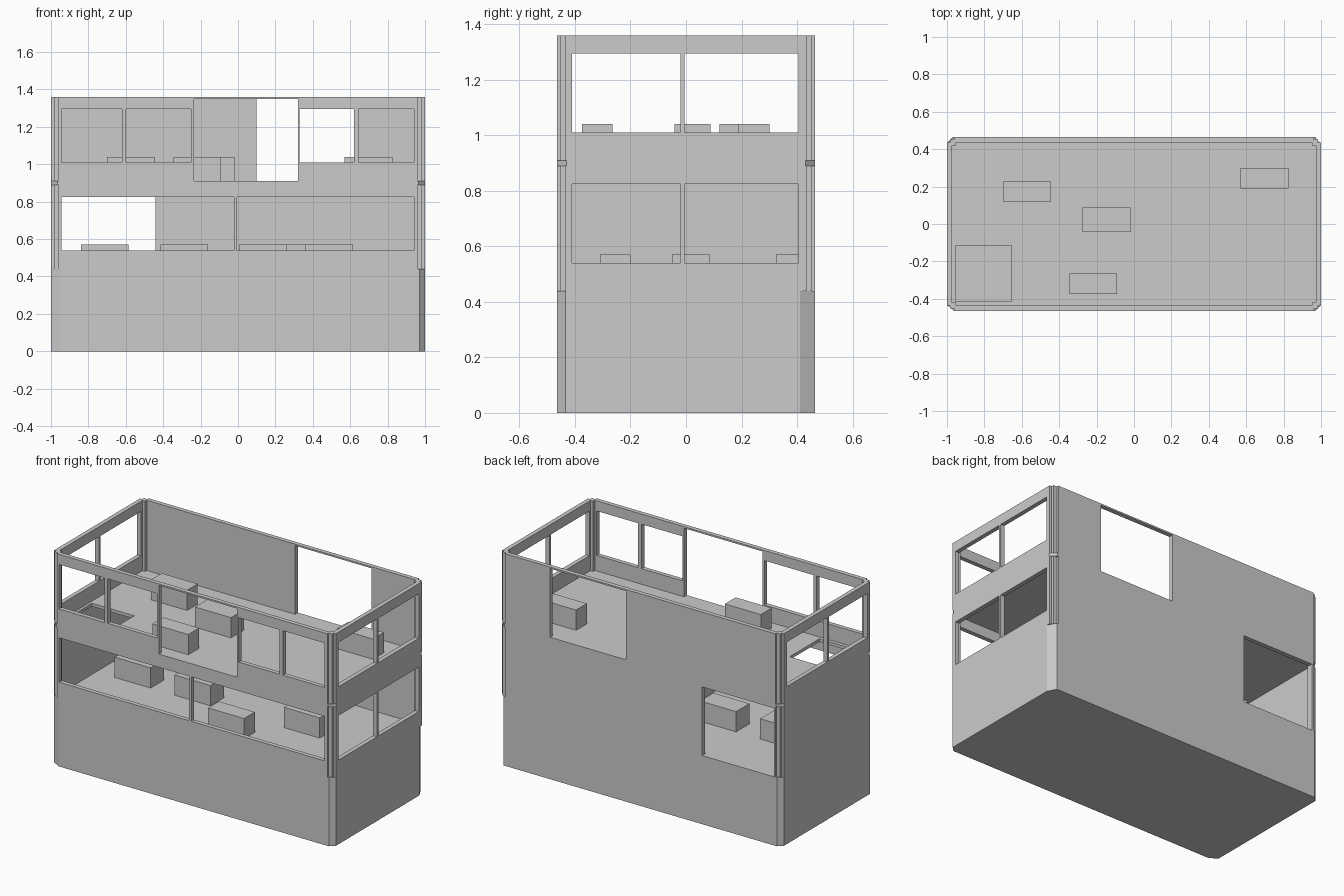
import bpy, bmesh
from mathutils import Vector

if "Cube" in bpy.data.objects:
    bpy.data.objects.remove(bpy.data.objects["Cube"], do_unlink=True)

grey = bpy.data.materials.new("plain_grey")
grey.use_nodes = True
grey.diffuse_color = (0.6, 0.6, 0.6, 1)
grey.node_tree.nodes["Principled BSDF"].inputs["Base Color"].default_value = (0.6, 0.6, 0.6, 1)


def finish(name, bm):
    bmesh.ops.dissolve_limit(bm, angle_limit=0.01, verts=bm.verts[:], edges=bm.edges[:])
    bmesh.ops.recalc_face_normals(bm, faces=bm.faces[:])
    mesh = bpy.data.meshes.new(name)
    bm.to_mesh(mesh)
    bm.free()
    mesh.materials.append(grey)
    obj = bpy.data.objects.new(name, mesh)
    bpy.context.scene.collection.objects.link(obj)
    return obj


def extrude(bm, depth):
    out = bmesh.ops.extrude_face_region(bm, geom=bm.faces[:])
    verts = [g for g in out["geom"] if isinstance(g, bmesh.types.BMVert)]
    bmesh.ops.translate(bm, vec=Vector(depth), verts=verts)


def panel(name, u, v, holes, place, depth, corner=0):
    """Flat panel with rectangular holes (u0, u1, v0, v1), given a thickness."""
    us = sorted({*u, *(e for h in holes for e in h[:2])})
    vs = sorted({*v, *(e for h in holes for e in h[2:])})
    bm = bmesh.new()
    grid = {(a, b): bm.verts.new(place(a, b)) for a in us for b in vs}
    for a, b in zip(us, us[1:]):
        for c, d in zip(vs, vs[1:]):
            mu, mv = (a + b) / 2, (c + d) / 2
            if not any(h[0] < mu < h[1] and h[2] < mv < h[3] for h in holes):
                bm.faces.new([grid[a, c], grid[b, c], grid[b, d], grid[a, d]])
    bmesh.ops.delete(bm, geom=[p for p in bm.verts if not p.link_faces], context="VERTS")
    extrude(bm, depth)
    if corner:
        edges = [e for e in bm.edges if all(
            abs(p.co.x) > W - 0.001 and abs(p.co.y) > D - 0.001 for p in e.verts)]
        bmesh.ops.bevel(bm, geom=edges, offset=corner, segments=1, affect="EDGES")
    return finish(name, bm)


def box(name, x0, x1, y0, y1, z0, z1):
    return panel(name, (x0, x1), (y0, y1), [], lambda a, b: (a, b, z0), (0, 0, z1 - z0))


W, D = 1.0, 0.465            # half width and half depth
LOW, CEIL, UP, TOP = 0.44, 0.89, 0.91, 1.36
THICK = 0.028

# Solid base with cut corners, two of them wider
outline = [(-W + .055, -D), (W - .03, -D), (W, -D + .03), (W, D - .055),
           (W - .03, D), (-W + .03, D), (-W, D - .03), (-W, -D + .03)]
bm = bmesh.new()
bm.faces.new([bm.verts.new((x, y, 0)) for x, y in outline])
extrude(bm, (0, 0, LOW))
finish("base", bm)

# Upper floor with stair opening
panel("upper_floor", (-W, W), (-D, D), [(-.955, -.655, -.415, -.115)],
      lambda a, b: (a, b, CEIL), (0, 0, UP - CEIL), corner=0.035)


# Walls
def long_wall(name, side, z0, z1, holes):
    panel(name, (-.96, .96), (z0, z1), holes,
          lambda a, b: (a, side * D, b), (0, -side * THICK, 0))


def side_wall(name, side, z0, z1, holes):
    panel(name, (-.435, .435), (z0, z1), holes,
          lambda a, b: (side * W, a, b), (-side * THICK, 0, 0))


low_win, up_win = (0.54, 0.825), (1.01, 1.295)
side_spans = [(-.41, -.02), (-.005, .405)]

long_wall("lower_front_wall", -1, LOW, CEIL,
          [(-.945, -.022, *low_win), (-.006, .94, *low_win)])
long_wall("lower_back_wall", 1, LOW, CEIL, [(-.95, -.44, LOW, 0.88)])
long_wall("upper_front_wall", -1, UP, TOP,
          [(-.945, -.62, *up_win), (-.6, -.25, *up_win), (-.235, .32, UP, 1.35),
           (.33, .62, *up_win), (.645, .94, *up_win)])
long_wall("upper_back_wall", 1, UP, TOP, [(.1, .64, UP, 1.35)])
side_wall("lower_left_wall", 1, LOW, CEIL, [(*s, *low_win) for s in side_spans])
side_wall("lower_right_wall", -1, LOW, CEIL, [])
for side, name in ((1, "upper_left_wall"), (-1, "upper_right_wall")):
    side_wall(name, side, UP, TOP, [(*s, *up_win) for s in side_spans])

# Stepped corner posts on both storeys
for z0, z1, level in ((LOW, CEIL, "lower"), (UP, TOP, "upper")):
    for sx in (-1, 1):
        for sy in (-1, 1):
            xs = sorted((sx * .953, sx * .985))
            ys = sorted((sy * .42, sy * .452))
            box(f"{level}_corner_post", *xs, *ys, z0, z1)

# Furniture blocks standing on each floor
BLOCK_H = 0.13
lower_blocks = [(-.84, -.05, .135), (-.415, -.05, .135), (.005, -.31, .11),
                (.36, -.05, .135), (.18, .325, .11)]
upper_blocks = [(-.7, .12, .107), (-.275, -.042, .13), (-.345, -.375, .11), (.57, .19, .11)]
for floor, blocks, name in ((LOW, lower_blocks, "lower_block"), (UP, upper_blocks, "upper_block")):
    for x, y, depth in blocks:
        box(name, x, x + .255, y, y + depth, floor, floor + BLOCK_H)
